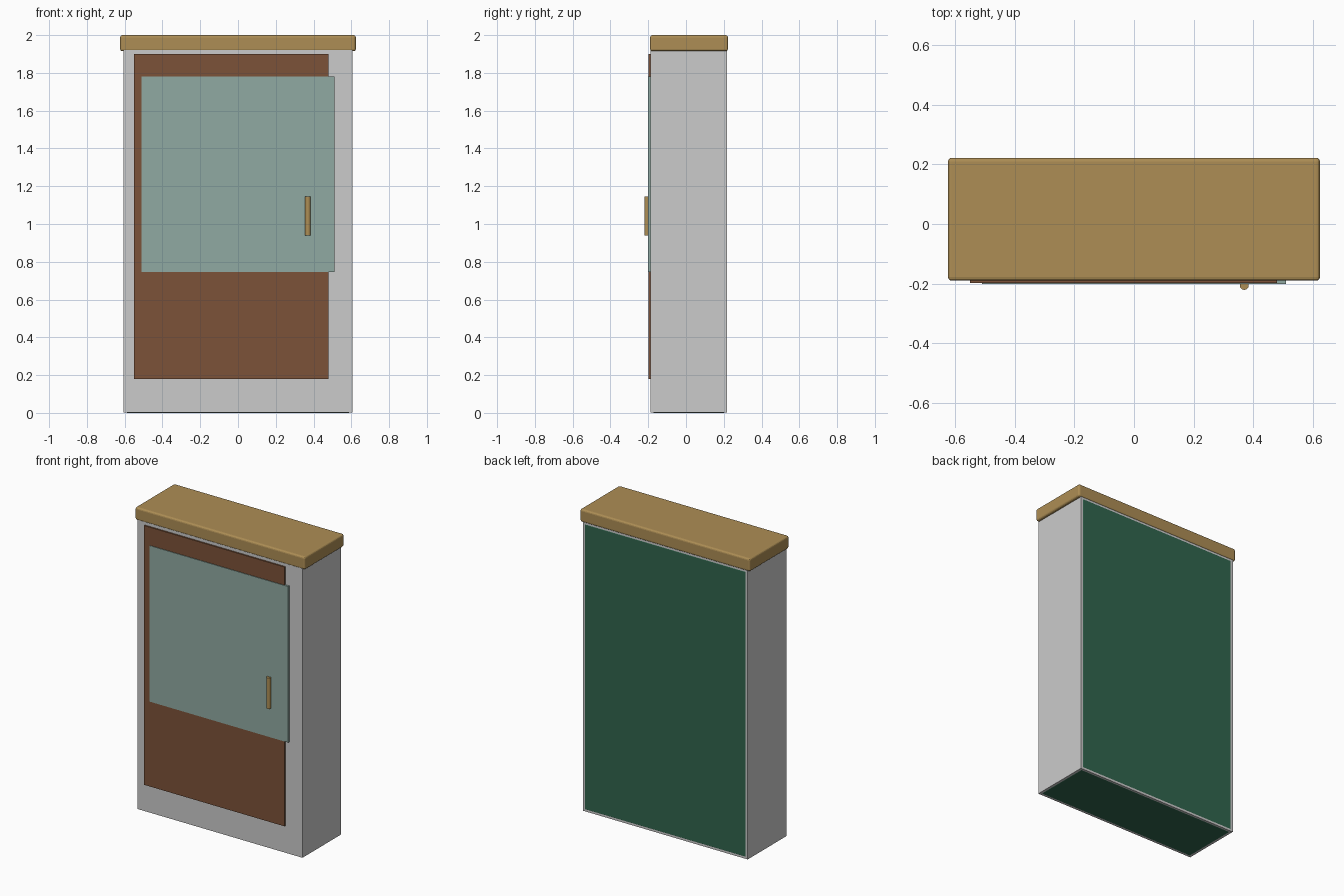
import bpy

if "Cube" in bpy.data.objects:
    bpy.data.objects.remove(bpy.data.objects["Cube"])


def material(name, rgb):
    mat = bpy.data.materials.new(name)
    mat.diffuse_color = (*rgb, 1)
    mat.use_nodes = True
    mat.node_tree.nodes["Principled BSDF"].inputs["Base Color"].default_value = mat.diffuse_color
    return mat


def finish(obj, name, mat):
    obj.name = name
    if mat:
        obj.data.materials.append(mat)
    return obj


def box(name, x, y, z, mat=None, bevel=0, segments=1):
    """Box from (min, max) pairs, with optional bevelled edges."""
    spans = (x, y, z)
    bpy.ops.mesh.primitive_cube_add(size=1, location=[(a + b) / 2 for a, b in spans])
    obj = bpy.context.object
    obj.scale = [b - a for a, b in spans]
    bpy.ops.object.transform_apply(location=False, rotation=False, scale=True)
    if bevel:
        mod = obj.modifiers.new("Bevel", "BEVEL")
        mod.width = bevel
        mod.segments = segments
    return finish(obj, name, mat)


green = material("green", (0.03, 0.13, 0.075))
gold = material("gold", (0.42, 0.27, 0.09))
brown = material("brown", (0.2, 0.085, 0.04))
glass = material("pale_teal", (0.28, 0.4, 0.36))

# Grey cabinet casing
box("casing", (-0.605, 0.605), (-0.188, 0.217), (0.001, 1.92))

# Green bevelled core, showing on the back and underside inside a grey border
box("core", (-0.604, 0.604), (-0.187, 0.218), (0, 1.92), green, 0.018, 2)

# Overhanging rounded top
box("top_board", (-0.624, 0.624), (-0.19, 0.222), (1.915, 2.0), gold, 0.012, 3)

# Door leaf and the pane in front of it
box("door", (-0.55, 0.48), (-0.198, -0.18), (0.18, 1.9), brown)
box("door_pane", (-0.51, 0.51), (-0.202, -0.186), (0.745, 1.78), glass)

# Upright round handle
bpy.ops.mesh.primitive_cylinder_add(vertices=16, radius=0.015, depth=0.205,
                                    location=(0.37, -0.206, 1.042))
handle = finish(bpy.context.object, "handle", gold)
bpy.ops.object.shade_smooth_by_angle()
